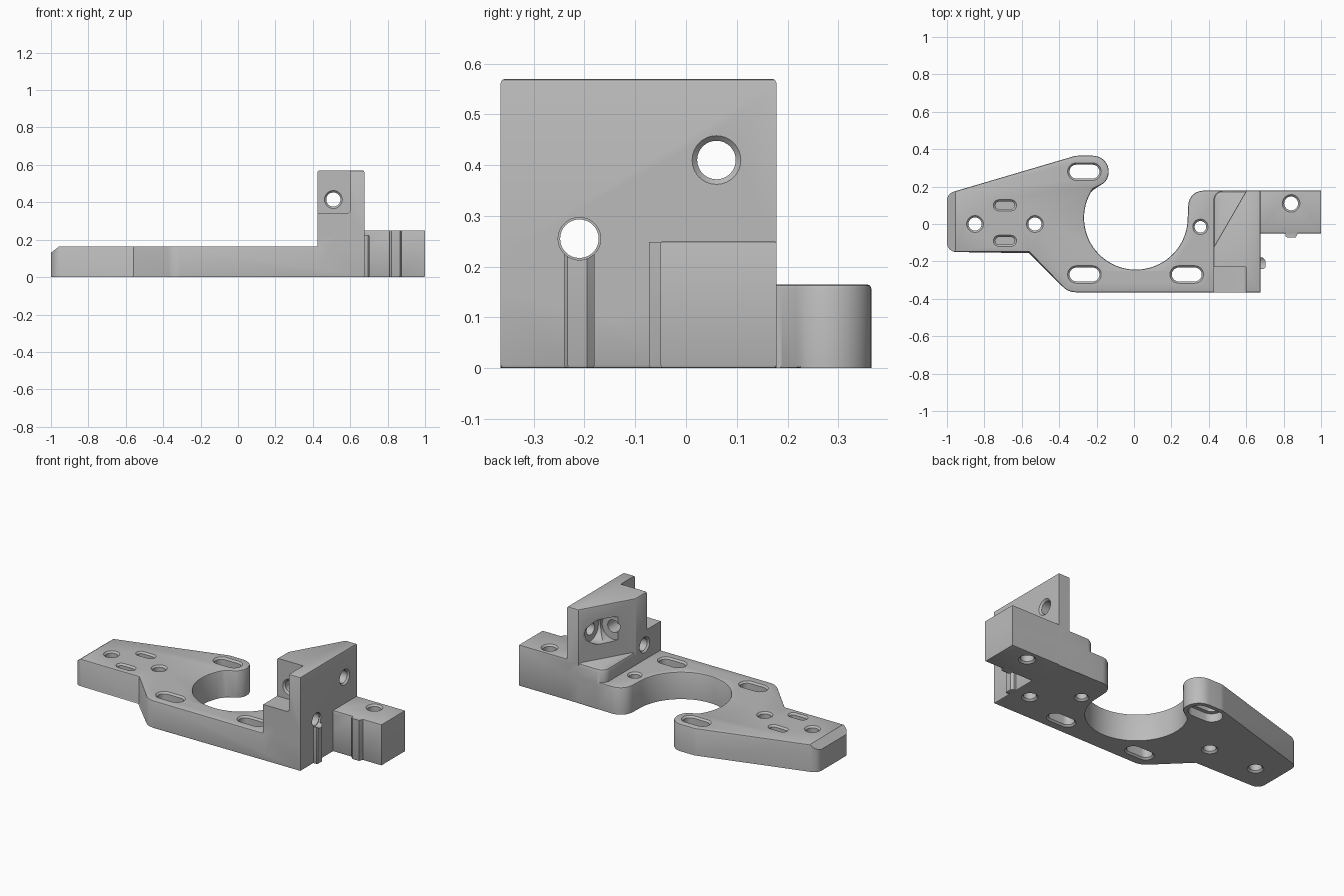
import bpy, bmesh
from math import cos, sin, pi, radians
from mathutils import Matrix

cube = bpy.data.objects.get("Cube")
if cube:
    bpy.data.objects.remove(cube, do_unlink=True)

grey = bpy.data.materials.new("matte grey")
grey.use_nodes = True
grey.diffuse_color = (0.5, 0.5, 0.5, 1)
grey.node_tree.nodes["Principled BSDF"].inputs["Base Color"].default_value = (0.5, 0.5, 0.5, 1)

AXES = {"z": Matrix(), "x": Matrix.Rotation(pi / 2, 4, "Y"), "y": Matrix.Rotation(-pi / 2, 4, "X")}
RIM = 0.01


def arc(cx, cy, r, a0, a1, n=10):
    angles = [radians(a0 + (a1 - a0) * i / n) for i in range(n + 1)]
    return [(cx + r * cos(a), cy + r * sin(a)) for a in angles]


def loft(name, rings, axis="z", bottom=0, top=0):
    """Skin a stack of (height, outline) rings, with optional chamfered caps."""
    bm = bmesh.new()
    rows = [[bm.verts.new((x, y, z)) for x, y in pts] for z, pts in rings]
    n = len(rows[0])
    for low, high in zip(rows, rows[1:]):
        for i in range(n):
            j = (i + 1) % n
            bm.faces.new((low[i], low[j], high[j], high[i]))
    caps = [bm.faces.new(rows[0]), bm.faces.new(rows[-1])]
    for cap, width in zip(caps, (bottom, top)):
        if width:
            bmesh.ops.bevel(bm, geom=list(cap.edges), offset=width, segments=2,
                            profile=0.5, affect="EDGES")
    bmesh.ops.recalc_face_normals(bm, faces=bm.faces)
    bm.transform(AXES[axis])
    mesh = bpy.data.meshes.new(name)
    bm.to_mesh(mesh)
    bm.free()
    mesh.materials.append(grey)
    ob = bpy.data.objects.new(name, mesh)
    bpy.context.collection.objects.link(ob)
    return ob


def prism(name, pts, z0, z1, axis="z", bottom=0, top=0):
    return loft(name, [(z0, pts), (z1, pts)], axis, bottom, top)


def rect(x0, x1, y0, y1):
    return [(x0, y0), (x1, y0), (x1, y1), (x0, y1)]


def combine(target, other, operation):
    mod = target.modifiers.new(other.name, "BOOLEAN")
    mod.operation, mod.solver, mod.object = operation, "EXACT", other
    bpy.context.view_layer.objects.active = target
    bpy.ops.object.modifier_apply(modifier=mod.name)
    bpy.data.objects.remove(other, do_unlink=True)


def stadium(u, v, half, r):
    return arc(u + half, v, r, -90, 90, 16) + arc(u - half, v, r, 90, 270, 16)


def hole(u, v, r, lo, hi, half=0.0, axis="z", rims=(True, True)):
    """Round hole or slot along an axis, flared where it meets a surface."""
    rings = [(lo, r), (hi, r)]
    if rims[0]:
        rings = [(lo - RIM, r + 2 * RIM), (lo + RIM, r)] + rings[1:]
    if rims[1]:
        rings = rings[:-1] + [(hi - RIM, r), (hi + RIM, r + 2 * RIM)]
    if half == 0:
        shape = lambda rad: arc(u, v, rad, 0, 348.75, 31)
    else:
        shape = lambda rad: stadium(u, v, half, rad)
    combine(body, loft("cutter", [(h, shape(rad)) for h, rad in rings], axis), "DIFFERENCE")


T = 0.165   # plate thickness
H = 0.57    # upright height

# Flat mounting plate with a round bay
outline = (arc(-0.3, 0.28, 0.085, 108, 90, 3) + arc(-0.22, 0.28, 0.085, 90, -48, 16)
           + arc(0.01, 0.033, 0.277, 146, 360, 44)
           + arc(0.37, 0.098, 0.08, 180, 90)
           + [(0.675, 0.178), (0.675, -0.365)]
           + arc(-0.31, -0.265, 0.1, 270, 226, 8) + [(-0.56, -0.15)]
           + arc(-0.95, -0.1, 0.05, 270, 180) + arc(-0.95, 0.125, 0.05, 180, 108))
body = prism("mounting_bracket", outline, 0, T, bottom=0.006, top=0.008)

# Raised ledge behind the upright
ledge = [(0.675, -0.365), (0.675, 0.178)] + arc(0.475, 0.128, 0.05, 90, 180) + [(0.425, -0.365)]
combine(body, prism("ledge", ledge, 0, 0.245, bottom=0.006, top=0.02), "UNION")

# Upright with a slanted inner side and rounded top corners
plan = [(0.675, -0.365), (0.675, 0.178), (0.6, 0.178), (0.425, -0.125), (0.425, -0.365)]
combine(body, prism("upright", plan, 0, H, bottom=0.006, top=0.008), "UNION")

# Side arm with a locating rib, and a short rib below the cross hole
combine(body, prism("side_arm", rect(0.6, 1.0, -0.05, 0.178), 0, 0.25,
                    bottom=0.006, top=0.004), "UNION")
rib = [(0.81, -0.04), (0.81, -0.065), (0.82, -0.073), (0.865, -0.073), (0.875, -0.05), (0.875, -0.04)]
combine(body, prism("arm_rib", rib, 0, 0.249, bottom=0.006), "UNION")
small = [(0.66, -0.24), (0.695, -0.24), (0.702, -0.233), (0.702, -0.195), (0.69, -0.18), (0.66, -0.18)]
combine(body, prism("short_rib", small, 0, 0.235, bottom=0.006), "UNION")

# Notch in the front upper corner of the upright
notch = [(0.3, -0.34)] + arc(0.58, -0.36, 0.02, 90, 0, 4)[::-1]
notch = [(0.3, -0.34), (0.58, -0.34)] + arc(0.58, -0.36, 0.02, 90, 0, 5) + [(0.6, -0.7), (0.3, -0.7)]
combine(body, prism("notch_cutter", notch, -0.5, -0.23, axis="y"), "DIFFERENCE")

# Sloped end of the plate
slope = [(-1.045, -0.095), (-0.91, -0.2), (-1.045, -0.2)]
combine(body, prism("slope_cutter", slope, -0.5, 0.5, axis="y"), "DIFFERENCE")

# Fastener pockets in the slanted side, then their bolt holes
hole(-0.41, 0.06, 0.075, 0.3, 0.6, axis="x", rims=(False, False))
hole(0.51, -0.41, 0.075, -0.03, 0.4, axis="y", rims=(False, False))
hole(-0.41, 0.06, 0.038, 0.59, 0.675, axis="x", rims=(False, True))
hole(0.51, -0.415, 0.038, -0.23, 0.0, axis="y", rims=(True, False))

# Cross hole through the foot of the upright
hole(-0.255, -0.21, 0.038, 0.425, 0.675, axis="x", rims=(True, False))
hole(-0.255, -0.21, 0.042, 0.665, 0.75, axis="x", rims=(False, False))

# Vertical holes in the plate, arm and underside
for x, y, r, top in [(-0.85, 0, 0.035, T), (-0.53, 0, 0.035, T),
                     (0.355, -0.015, 0.031, T), (0.84, 0.11, 0.037, 0.25)]:
    hole(x, y, r, 0, top)
hole(0.57, -0.19, 0.035, 0, 0.18, rims=(True, False))

# Adjustment slots, one recessed from below
for x, y in [(-0.265, 0.28), (-0.265, -0.27), (0.282, -0.27)]:
    hole(x, y, 0.037, 0, T, half=0.043)
hole(-0.265, 0.28, 0.06, -0.05, 0.05, half=0.043, rims=(False, False))

# Shallow blind slots
for y, floor in [(0.1, 0.04), (-0.09, 0.08)]:
    hole(-0.69, y, 0.02, floor, T, half=0.032, rims=(False, True))

# Shading
bpy.ops.object.select_all(action="DESELECT")
body.select_set(True)
bpy.context.view_layer.objects.active = body
bpy.ops.object.shade_smooth_by_angle(angle=radians(30))
